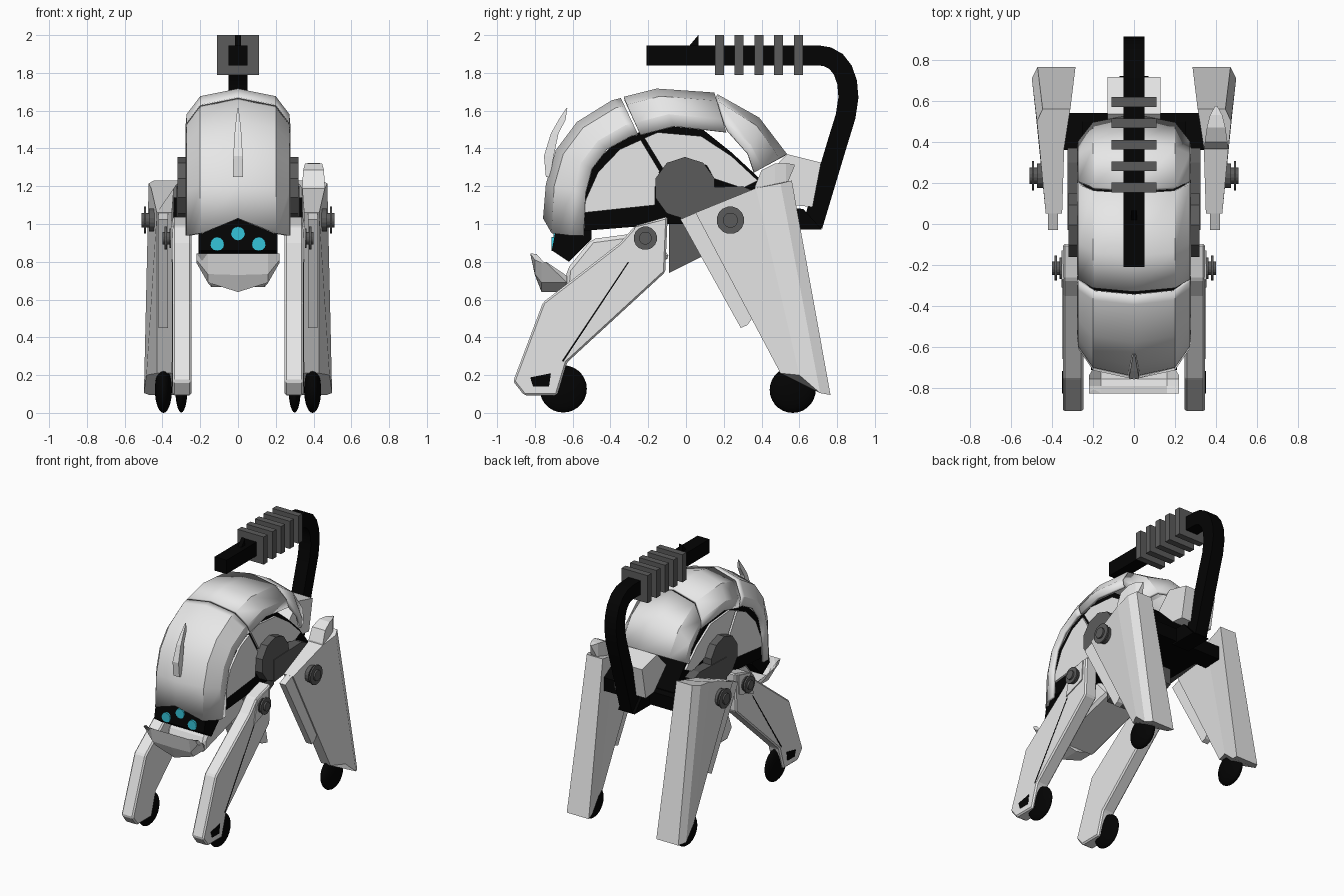
import bpy, bmesh, math
from mathutils import Vector


def mat(name, rgb):
    m = bpy.data.materials.new(name)
    m.diffuse_color = (*rgb, 1)
    return m


LIGHT = mat("light armour", (0.80, 0.80, 0.80))
BLACK = mat("black rubber", (0.001, 0.001, 0.001))
GREY = mat("dark grey metal", (0.105, 0.105, 0.105))
TEAL = mat("teal lens", (0.035, 0.56, 0.70))


def finish(name, bm, m, mirror=False, bevel=0, smooth=0):
    bmesh.ops.recalc_face_normals(bm, faces=bm.faces)
    me = bpy.data.meshes.new(name)
    bm.to_mesh(me)
    bm.free()
    me.materials.append(m)
    ob = bpy.data.objects.new(name, me)
    bpy.context.collection.objects.link(ob)
    if smooth:
        bpy.ops.object.select_all(action='DESELECT')
        ob.select_set(True)
        bpy.context.view_layer.objects.active = ob
        bpy.ops.object.shade_smooth_by_angle(angle=math.radians(smooth))
    if bevel:
        b = ob.modifiers.new("Bevel", 'BEVEL')
        b.width, b.segments = bevel, 1
    if mirror:
        ob.modifiers.new("Mirror", 'MIRROR')
    return ob


def loft(name, rings, m, closed=True, **kw):
    """Bridge rings of points; closed rings also get end caps."""
    bm = bmesh.new()
    vs = [[bm.verts.new(p) for p in r] for r in rings]
    n = len(vs[0])
    for a, b in zip(vs, vs[1:]):
        for i in range(n if closed else n - 1):
            j = (i + 1) % n
            bm.faces.new((a[i], a[j], b[j], b[i]))
    if closed:
        bm.faces.new(vs[0])
        bm.faces.new(vs[-1])
    return finish(name, bm, m, **kw)


def prism(name, pts, x0, x1, m, **kw):
    """Side profile (y, z) extruded from x0 to x1."""
    return loft(name, [[(x, y, z) for y, z in pts] for x in (x0, x1)], m, **kw)


def disc(name, c, r, x0, x1, m, n=16, **kw):
    a = [2 * math.pi * (i + 0.5) / n for i in range(n)]
    return prism(name, [(c[0] + r * math.cos(t), c[1] + r * math.sin(t)) for t in a], x0, x1, m, **kw)


# Armour shell: three arched segments with gaps
def shell(name, stations, c0, c1, lip=0, depth=0.215):
    half = [(0.278, depth), (0.272, 0.15), (0.2, 0.045)]
    section = [(-x, d) for x, d in half] + [(0, 0)] + half[::-1]
    rings = []
    for i, p in enumerate(stations):
        c = Vector(c0).lerp(Vector(c1), i / (len(stations) - 1))
        d = (c - Vector(p)).normalized()
        drop = lip if i == 0 else 0
        rings.append([(x, p[0] + d.x * k, p[1] + d.y * k - drop * min(abs(x), 0.24)) for x, k in section])
    ob = loft(name, rings, LIGHT, closed=False, smooth=26)
    s = ob.modifiers.new("Solidify", 'SOLIDIFY')
    s.thickness, s.offset = 0.02, -1


MID = (-0.1, 1.15)
shell("front_shell", [(-0.757, 1.03), (-0.742, 1.21), (-0.69, 1.39), (-0.578, 1.54),
                      (-0.393, 1.655), (-0.345, 1.667)], (-0.1, 1.05), MID, lip=0.4)
shell("middle_shell", [(-0.33, 1.673), (-0.156, 1.717), (0.15, 1.696)], MID, (0.3, 1.2), depth=0.22)
shell("rear_shell", [(0.167, 1.687), (0.388, 1.563), (0.535, 1.37)], (0.3, 1.2), (0.25, 1.21), depth=0.2)

# Body core and side panels
prism("body_core", [(-0.59, 0.96), (-0.58, 1.14), (-0.5, 1.31), (-0.375, 1.43), (-0.16, 1.525), (0.09, 1.5),
                    (0.24, 1.38), (0.38, 1.25), (0.5, 1.1), (0.5, 1.0), (-0.09, 1.0)], -0.25, 0.25, BLACK)
prism("front_side_panel", [(-0.54, 1.06), (-0.53, 1.13), (-0.465, 1.275), (-0.35, 1.395), (-0.24, 1.445),
                           (-0.14, 1.28), (-0.165, 1.19), (-0.165, 1.1)], 0.25, 0.265, LIGHT, mirror=True)
prism("rear_side_panel", [(-0.22, 1.455), (-0.15, 1.485), (0.08, 1.465), (0.24, 1.36), (0.38, 1.23), (0.3, 1.19),
                          (0.15, 1.24), (0.11, 1.31), (0, 1.345), (-0.12, 1.29)], 0.25, 0.265, LIGHT, mirror=True)
prism("pelvis", [(-0.09, 1.03), (0.19, 1.05), (0.19, 0.88), (-0.09, 0.74)], -0.17, 0.17, GREY)
disc("hip_disc", (-0.005, 1.19), 0.165, 0.2, 0.32, GREY, n=10, mirror=True)
prism("hip_arm", [(-0.03, 1.19), (0.3, 1.2), (0.37, 1.17), (0.3, 1.06), (-0.03, 1.02)], 0.25, 0.325, GREY, mirror=True)
prism("rear_axle", [(0.36, 1.14), (0.54, 1.08), (0.54, 0.98), (0.36, 1.0)], -0.36, 0.36, BLACK)

# Face: visor, eyes, jaw, crest
prism("visor", [(-0.68, 1.02), (-0.71, 0.86), (-0.62, 0.8), (-0.5, 0.92), (-0.5, 1.02)], -0.21, 0.21, BLACK)
for ex, ez, ey in ((0, 0.95, -0.701), (-0.11, 0.895, -0.712), (0.11, 0.895, -0.712)):
    ring = [(ex + 0.037 * math.cos(t), ez + 0.037 * math.sin(t)) for t in [math.tau * i / 12 for i in range(12)]]
    loft("eye", [[(x, y, z) for x, z in ring] for y in (ey, -0.67)], TEAL)
# Jaw: upturned lip in front of a shallow bowl
loft("jaw", [[(x, -0.825, 0.845), (x, -0.79, t + 0.04), (x, -0.755, t), (x, e, t), (x, e, b), (x, -0.765, b),
              (x, -0.80, t + 0.01)]
             for x, b, t, e in ((-0.22, 0.795, 0.80, -0.74), (-0.16, 0.69, 0.725, -0.63), (0, 0.64, 0.72, -0.62),
                                (0.16, 0.69, 0.725, -0.63), (0.22, 0.795, 0.80, -0.74))], LIGHT)
prism("belly", [(-0.64, 0.66), (-0.63, 0.76), (-0.5, 0.92), (-0.2, 0.96), (-0.08, 0.82), (-0.3, 0.76)],
      -0.16, 0.16, LIGHT, bevel=0.02)
loft("crest", [[(-w, y0, z), (w, y0, z), (w, y1, z), (-w, y1, z)] for w, y0, y1, z in
               ((0.026, -0.742, -0.72, 1.25), (0.025, -0.752, -0.70, 1.36), (0.018, -0.715, -0.675, 1.48),
                (0.011, -0.675, -0.638, 1.55), (0.003, -0.632, -0.628, 1.615))], LIGHT)

# Front legs
prism("front_leg", [(-0.35, 0.9), (-0.757, 0.585), (-0.915, 0.167), (-0.857, 0.093), (-0.683, 0.093),
                    (-0.63, 0.267), (-0.11, 0.745), (-0.097, 1.04), (-0.27, 0.99)],
      0.247, 0.347, LIGHT, mirror=True, bevel=0.01)
prism("leg_seam", [(-0.307, 0.8), (-0.3, 0.8), (-0.65, 0.27), (-0.657, 0.275)], 0.34, 0.349, BLACK, mirror=True)
prism("foot_opening", [(-0.825, 0.188), (-0.715, 0.21), (-0.725, 0.14), (-0.81, 0.14)],
      0.34, 0.35, BLACK, mirror=True)
prism("knee_plate", [(-0.31, 0.81), (-0.27, 0.985), (-0.13, 1.02), (-0.14, 0.87)], 0.34, 0.354, LIGHT, mirror=True)

# Rear legs: narrow front edge, wide ridged sides, flat back, with a thin inner flap
rows = [((0.05, 1.06), (0.37, 1.19), (0.5, 1.215), (0.56, 1.23), 0.025),
        ((0.5, 0.21), (0.6, 0.2), (0.71, 0.105), (0.765, 0.095), 0)]
loft("rear_leg", [[(0.35, *f), (0.43, *f), (0.485 - k, *m), (0.498 - k, *n), (0.47 - k, *b), (0.285 + k, *b),
                   (0.295 + k, *n), (0.315 + k, *m)] for f, m, n, b, k in rows], LIGHT, mirror=True)
prism("leg_flap", [(-0.03, 1.025), (0.29, 0.45), (0.325, 0.465), (0.42, 0.6), (0.25, 1.08), (0.1, 1.08)],
      0.37, 0.42, LIGHT, mirror=True)
# Horn sits on the right rear leg only
loft("leg_horn", [[(0.4 - w, y, z0), (0.4 + w, y, z0), (0.4 + w, y, z1), (0.4 - w, y, z1)] for w, y, z0, z1 in
                  ((0.06, 0.365, 1.15, 1.2), (0.055, 0.4, 1.16, 1.285), (0.045, 0.47, 1.18, 1.32),
                   (0.03, 0.53, 1.2, 1.322), (0.005, 0.575, 1.305, 1.315))], LIGHT)

# Stacked joint bolts
for name, c, x, r in (("front_bolt", (-0.215, 0.925), 0.34, 0.062), ("rear_bolt", (0.235, 1.02), 0.45, 0.073)):
    for a, b, k in ((-0.03, 0.022, 0.85), (0.022, 0.036, 0.55), (0.036, 0.048, 1), (0.048, 0.06, 0.55)):
        disc(name, c, r * k, x + a, x + b, GREY, mirror=True)

# Wheels
for name, c, r, w in (("front_wheel", (0.3, -0.65, 0.127), 0.125, 0.032),
                      ("rear_wheel", (0.395, 0.565, 0.122), 0.122, 0.045)):
    bm = bmesh.new()
    bmesh.ops.create_uvsphere(bm, u_segments=24, v_segments=14, radius=1)
    for v in bm.verts:
        v.co = Vector((c[0] + v.co.x * w, c[1] + v.co.y * r, c[2] + v.co.z * r))
    finish(name, bm, BLACK, mirror=True, smooth=60)

# Tail: square tube swept along a path, then rings and sight
path = [Vector(p) for p in ((0.67, 0.99), (0.805, 1.44), (0.845, 1.57), (0.86, 1.67), (0.853, 1.75), (0.83, 1.815),
                            (0.795, 1.86), (0.75, 1.885), (0.70, 1.893), (-0.21, 1.893))]
rings = []
for i, p in enumerate(path):
    t = (path[min(i + 1, len(path) - 1)] - path[max(i - 1, 0)]).normalized()
    n = Vector((t.y, -t.x)) * 0.053
    rings.append([(-0.05, *(p + n)), (0.05, *(p + n)), (0.05, *(p - n)), (-0.05, *(p - n))])
loft("tail", rings, BLACK, smooth=40)
prism("tail_base", [(0.48, 1.09), (0.62, 1.08), (0.72, 0.97), (0.5, 0.97)], -0.07, 0.07, BLACK)
prism("tail_bracket", [(0.535, 1.37), (0.715, 1.325), (0.67, 1.09), (0.57, 1.1), (0.42, 1.25)], -0.13, 0.13, LIGHT)
for i in range(5):
    y = 0.177 + 0.1045 * i
    prism("tail_ring", [(y - 0.024, 1.79), (y + 0.024, 1.79), (y + 0.024, 2.0), (y - 0.024, 2.0)], -0.11, 0.11, GREY)
prism("tail_sight", [(0.015, 1.94), (0.065, 2.0), (0.065, 1.94)], -0.015, 0.015, BLACK)
